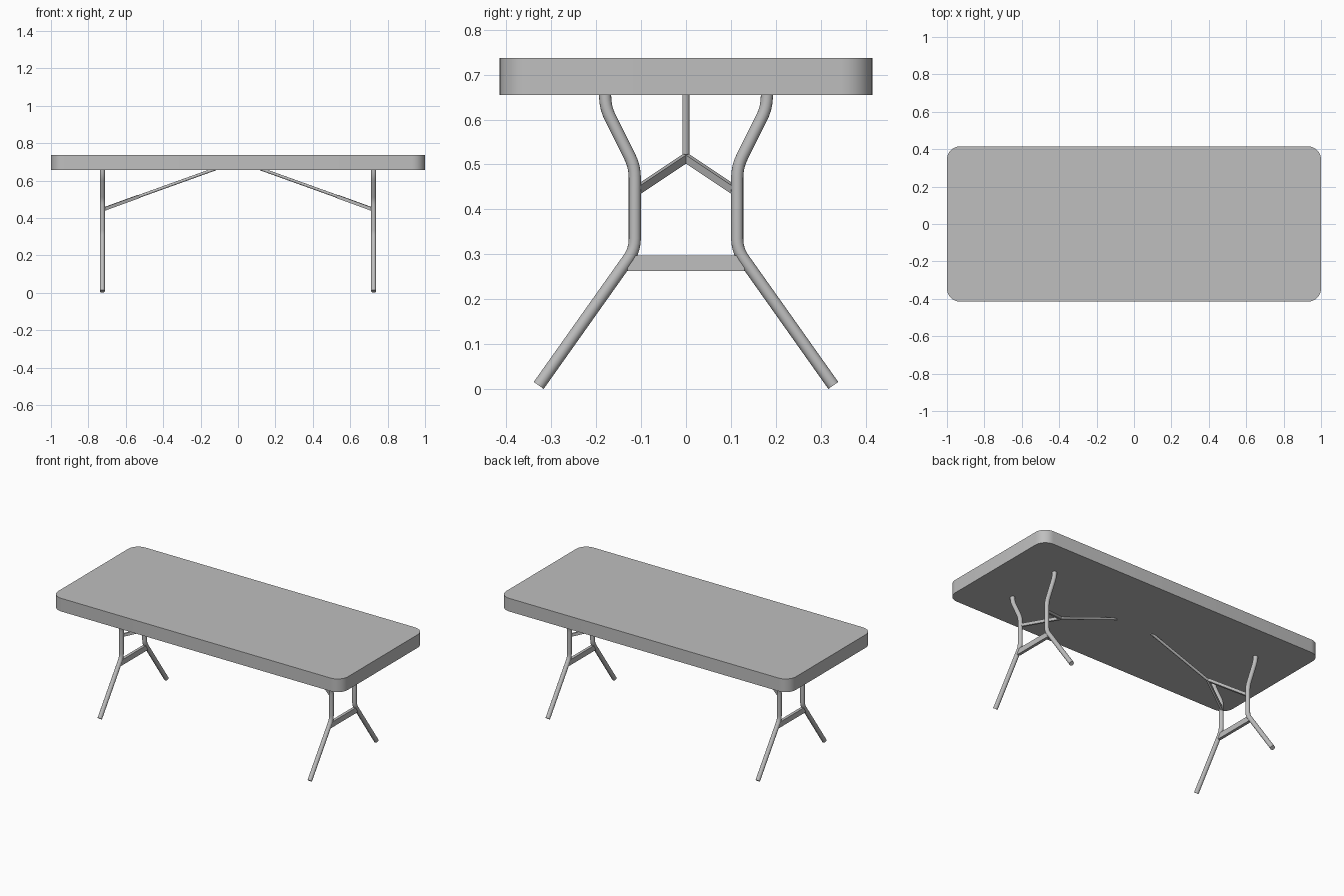
import bpy
import bmesh
from math import cos, sin, pi
from mathutils import Vector, Matrix

if "Cube" in bpy.data.objects:
    bpy.data.objects.remove(bpy.data.objects["Cube"], do_unlink=True)

grey = bpy.data.materials.new("plain_grey")
grey.use_nodes = True
colour = (0.52, 0.52, 0.52, 1)
grey.diffuse_color = colour
grey.node_tree.nodes["Principled BSDF"].inputs["Base Color"].default_value = colour


def finish(obj, smooth=True):
    obj.data.materials.clear()
    obj.data.materials.append(grey)
    bpy.ops.object.select_all(action='DESELECT')
    obj.select_set(True)
    bpy.context.view_layer.objects.active = obj
    if smooth:
        bpy.ops.object.shade_smooth_by_angle(angle=0.6)


def mesh_object(name, bm):
    bmesh.ops.recalc_face_normals(bm, faces=bm.faces)
    mesh = bpy.data.meshes.new(name)
    bm.to_mesh(mesh)
    bm.free()
    obj = bpy.data.objects.new(name, mesh)
    bpy.context.collection.objects.link(obj)
    return obj


def rounded_path(points, cut=0.025, steps=5):
    """Replace each inner corner with a short curved bend."""
    pts = [Vector(p) for p in points]
    path = [pts[0]]
    for before, corner, after in zip(pts, pts[1:], pts[2:]):
        a = corner + (before - corner).normalized() * cut
        b = corner + (after - corner).normalized() * cut
        for i in range(steps + 1):
            t = i / steps
            path.append(a * (1 - t) ** 2 + corner * 2 * t * (1 - t) + b * t * t)
    return path + [pts[-1]]


def tube(name, path, radius):
    curve = bpy.data.curves.new(name, 'CURVE')
    curve.dimensions = '3D'
    curve.bevel_depth = radius
    curve.bevel_resolution = 6
    curve.use_fill_caps = True
    spline = curve.splines.new('POLY')
    spline.points.add(len(path) - 1)
    for point, co in zip(spline.points, path):
        point.co = (*co, 1)
    obj = bpy.data.objects.new(name, curve)
    bpy.context.collection.objects.link(obj)
    bpy.ops.object.select_all(action='DESELECT')
    obj.select_set(True)
    bpy.context.view_layer.objects.active = obj
    bpy.ops.object.convert(target='MESH')
    finish(bpy.context.view_layer.objects.active)


def bar(name, start, end, thickness, height):
    """Flat bar standing on edge between two points."""
    start, end = Vector(start), Vector(end)
    along = end - start
    side = Vector((0, 0, 1)).cross(along).normalized()
    up = along.normalized().cross(side)
    axes = Matrix((along, side * thickness, up * height)).transposed().to_4x4()
    bm = bmesh.new()
    bmesh.ops.create_cube(bm, size=1,
                          matrix=Matrix.Translation((start + end) / 2) @ axes)
    finish(mesh_object(name, bm), smooth=False)


# Table top: rounded rectangle slab
LENGTH, WIDTH, CORNER, UNDER, TOP = 1.0, 0.415, 0.07, 0.655, 0.737
bm = bmesh.new()
outline = []
for quarter, (sx, sy) in enumerate([(1, 1), (-1, 1), (-1, -1), (1, -1)]):
    for i in range(9):
        a = (quarter + i / 8) * pi / 2
        outline.append(bm.verts.new((sx * (LENGTH - CORNER) + CORNER * cos(a),
                                     sy * (WIDTH - CORNER) + CORNER * sin(a),
                                     UNDER)))
slab = bmesh.ops.extrude_face_region(bm, geom=[bm.faces.new(outline)])
bmesh.ops.translate(bm, vec=(0, 0, TOP - UNDER),
                    verts=[v for v in slab["geom"] if isinstance(v, bmesh.types.BMVert)])
# Keep the underside closed
if not any(all(abs(v.co.z - UNDER) < 1e-4 for v in f.verts) for f in bm.faces):
    bm.faces.new(outline)
finish(mesh_object("table_top", bm))

# Folding leg frames, one at each end
LEG_X = 0.725
leg_profile = [(0.328, 0.008), (0.114, 0.31), (0.114, 0.495), (0.18, 0.627), (0.18, 0.66)]
for end_name, sx in (("left", 1), ("right", -1)):
    x = sx * LEG_X
    fork = (sx * 0.53, 0, 0.515)
    for side_name, sy in (("front", -1), ("back", 1)):
        path = rounded_path([(x, sy * y, z) for y, z in leg_profile])
        tube(f"{end_name}_{side_name}_leg", path, 0.0135)
        # Fork arm from leg to brace
        bar(f"{end_name}_{side_name}_brace_arm", (x, sy * 0.106, 0.444), fork, 0.012, 0.018)
    # Cross bar between the legs
    bar(f"{end_name}_cross_bar", (x, -0.13, 0.28), (x, 0.13, 0.28), 0.018, 0.034)
    # Brace rising to the underside of the top
    tube(f"{end_name}_brace", [Vector(fork), Vector((sx * 0.115, 0, 0.664))], 0.008)
